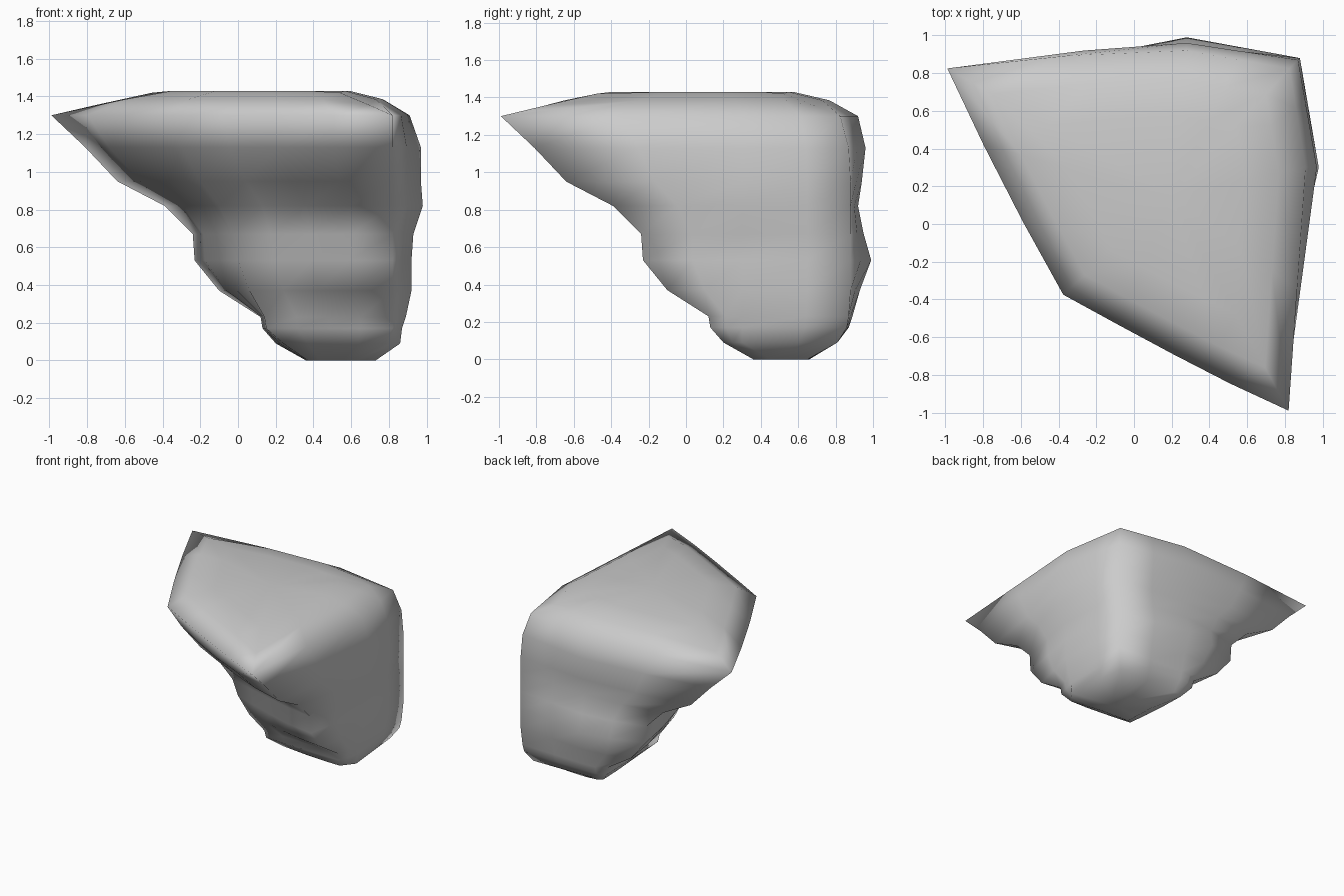
import bpy, bmesh
from mathutils import Vector

if "Cube" in bpy.data.objects:
    bpy.data.objects.remove(bpy.data.objects["Cube"])


def outline(z, tip, corner, side, wall, back, bulge):
    """Ring, near-symmetric about the diagonal: left tip, front corner, front tip, two rear walls."""
    A, C, B = Vector((tip, side, z)), Vector((corner, corner, z)), Vector((min(side, .82), tip, z))
    D = Vector((side, side, z)) + Vector((.03, .03, 0)) * (z < 1.2)
    R, K = Vector((wall, .3, z)), Vector((.28, back, z))
    if z == 0:
        R.y, K.x = .45, .52
    out = Vector((-.7, -.7, 0)) * bulge
    return [A, A.lerp(C, .33) + out, A.lerp(C, .67) + out, C,
            C.lerp(B, .25) + out * .6, C.lerp(B, .5) + out, C.lerp(B, .75) + out, B,
            B.lerp(R, .5), R, R.lerp(D, .6), D, D.lerp(K, .5), K,
            K.lerp(A, .5) + Vector((0, .02, 0))]


# Sections of the overhanging corner rock: height, tip, corner, side, wall x, back y, bulge
levels = [
    (0.00, .36, .37, .62, .73, .66, .00),
    (0.09, .20, .24, .78, .86, .80, .01),
    (0.17, .13, .15, .83, .87, .87, .00),
    (0.23, .12, .14, .84, .89, .89, .00),
    (0.37, -.10, .06, .85, .92, .93, .02),
    (0.53, -.23, .00, .85, .92, .99, .03),
    (0.67, -.24, -.03, .85, .93, .95, .02),
    (0.82, -.39, -.10, .85, .98, .92, .00),
    (0.95, -.64, -.20, .85, .97, .94, .035),
    (1.13, -.81, -.30, .84, .97, .96, .06),
    (1.30, -.99, -.375, .825, .91, .92, .015),
]
rings = [outline(*lv) for lv in levels]
rim = rings[-1]

# Gently domed top, dropping a little toward the two tips and the rear corner
centre = Vector((.2, .15, 0))
for scale, z, drop in ((.80, 1.385, .03), (.55, 1.43, .01)):
    ring = []
    for i, p in enumerate(rim):
        q = centre + (p - centre) * scale
        q.z = z - (drop if i in (0, 7, 11) else 0)
        ring.append(q)
    rings.append(ring)

# Skin the sections and close both ends
bm = bmesh.new()
vr = [[bm.verts.new(p) for p in r] for r in rings]
n = len(vr[0])
for lo, hi in zip(vr, vr[1:]):
    for i in range(n):
        j = (i + 1) % n
        bm.faces.new((lo[i], lo[j], hi[j], hi[i]))
for ring, mid in ((vr[0], (.55, .48, 0)), (vr[-1], (.2, .15, 1.43))):
    v = bm.verts.new(mid)
    for i in range(n):
        bm.faces.new((ring[i], ring[(i + 1) % n], v))
bmesh.ops.recalc_face_normals(bm, faces=bm.faces)

mesh = bpy.data.meshes.new("corner_rock")
bm.to_mesh(mesh)
bm.free()
mesh.polygons.foreach_set("use_smooth", [True] * len(mesh.polygons))
rock = bpy.data.objects.new("corner_rock", mesh)
bpy.context.collection.objects.link(rock)
